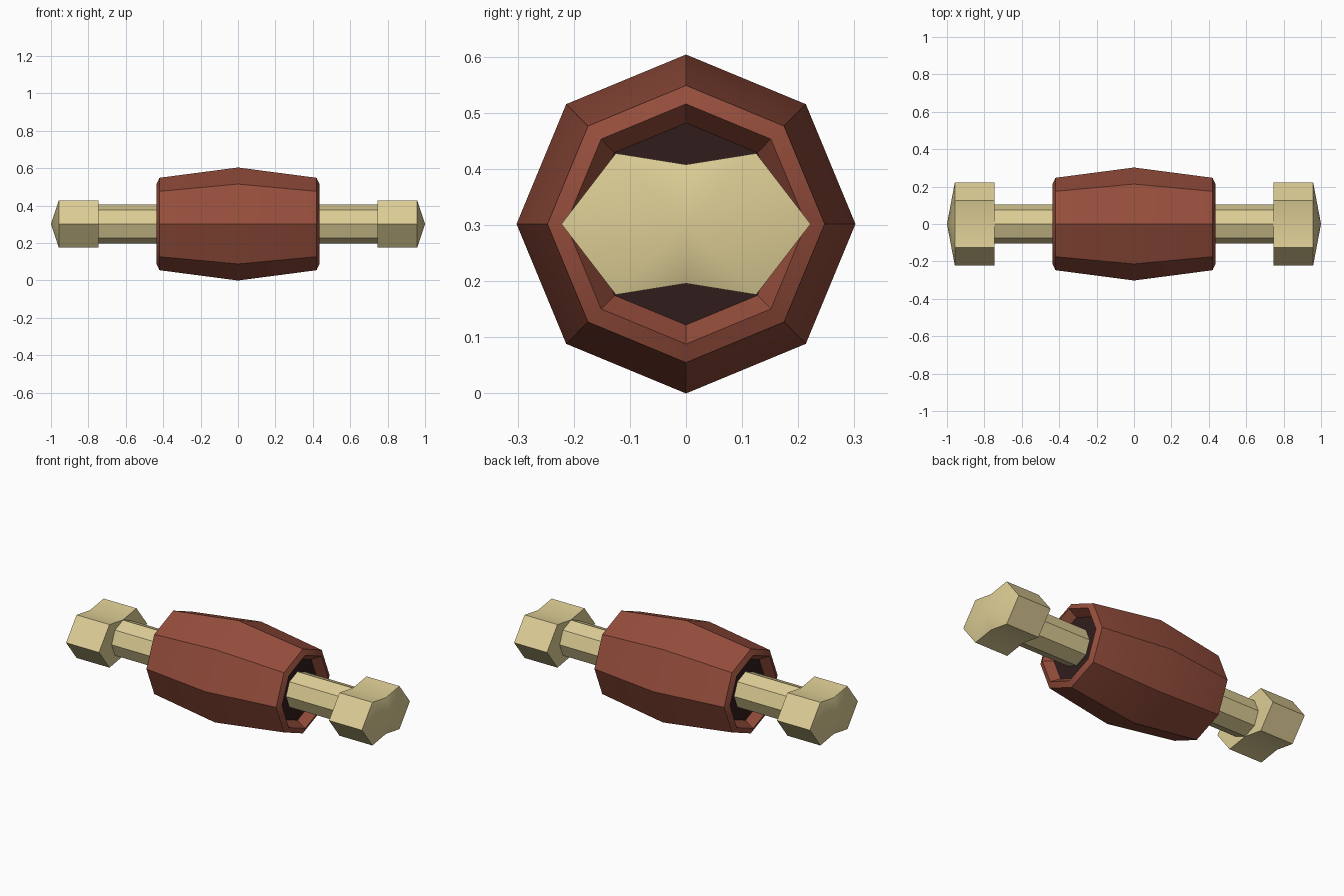
import bpy, bmesh
from math import sin, cos, pi, radians

if "Cube" in bpy.data.objects:
    bpy.data.objects.remove(bpy.data.objects["Cube"])

CZ = 0.302  # height of the long axis


def material(name, col):
    m = bpy.data.materials.new(name)
    m.diffuse_color = (*col, 1)
    m.use_nodes = True
    m.node_tree.nodes["Principled BSDF"].inputs["Base Color"].default_value = m.diffuse_color
    return m


def octagon(r):
    return [(r * cos(i * pi / 4), r * sin(i * pi / 4)) for i in range(8)]


def loft(name, sections, mats, tip=None, dark_ends=False):
    """Skin (x, outline) sections along x; close with flat caps or a tip."""
    bm = bmesh.new()
    rings = [[bm.verts.new((x, y, z + CZ)) for y, z in pts] for x, pts in sections]
    n = len(rings[0])
    for a, b in zip(rings, rings[1:]):
        for i in range(n):
            j = (i + 1) % n
            bm.faces.new((a[i], a[j], b[j], b[i]))
    caps = [bm.faces.new(rings[0])]
    if tip is None:
        caps.append(bm.faces.new(rings[-1]))
    else:
        t = bm.verts.new((tip, 0, CZ))
        for i in range(n):
            bm.faces.new((rings[-1][i], rings[-1][(i + 1) % n], t))
    if dark_ends:
        for f in caps:
            f.material_index = 1
    bmesh.ops.recalc_face_normals(bm, faces=bm.faces)
    me = bpy.data.meshes.new(name)
    bm.to_mesh(me)
    bm.free()
    for m in mats:
        me.materials.append(m)
    ob = bpy.data.objects.new(name, me)
    bpy.context.collection.objects.link(ob)
    bpy.ops.object.select_all(action='DESELECT')
    ob.select_set(True)
    bpy.context.view_layer.objects.active = ob
    bpy.ops.object.shade_smooth_by_angle(angle=radians(30))
    return ob


meat_mat = material("meat", (0.30, 0.075, 0.045))
dark_mat = material("dark_meat", (0.03, 0.012, 0.011))
bone_mat = material("bone", (0.72, 0.61, 0.30))

# Meat: eight-sided barrel with chamfered rims and recessed dark ends
half = [(0.385, 0.18), (0.435, 0.214), (0.42, 0.247)]
profile = [(-x, r) for x, r in half] + [(0, 0.302)] + half[::-1]
loft("meat", [(x, octagon(r)) for x, r in profile], [meat_mat, dark_mat], dark_ends=True)

# Bone shaft running through the meat
loft("bone_shaft", [(-0.75, octagon(0.105)), (0.75, octagon(0.105))], [bone_mat])

# Bone knuckles: notched outline with a shallow pointed end
knob = [(0.222, 0), (0.125, 0.126), (0, 0.106), (-0.125, 0.126),
        (-0.222, 0), (-0.125, -0.126), (0, -0.106), (0.125, -0.126)]
for side, label in ((-1, "left"), (1, "right")):
    loft("bone_knuckle_" + label, [(side * 0.745, knob), (side * 0.958, knob)],
         [bone_mat], tip=side * 1.0)
